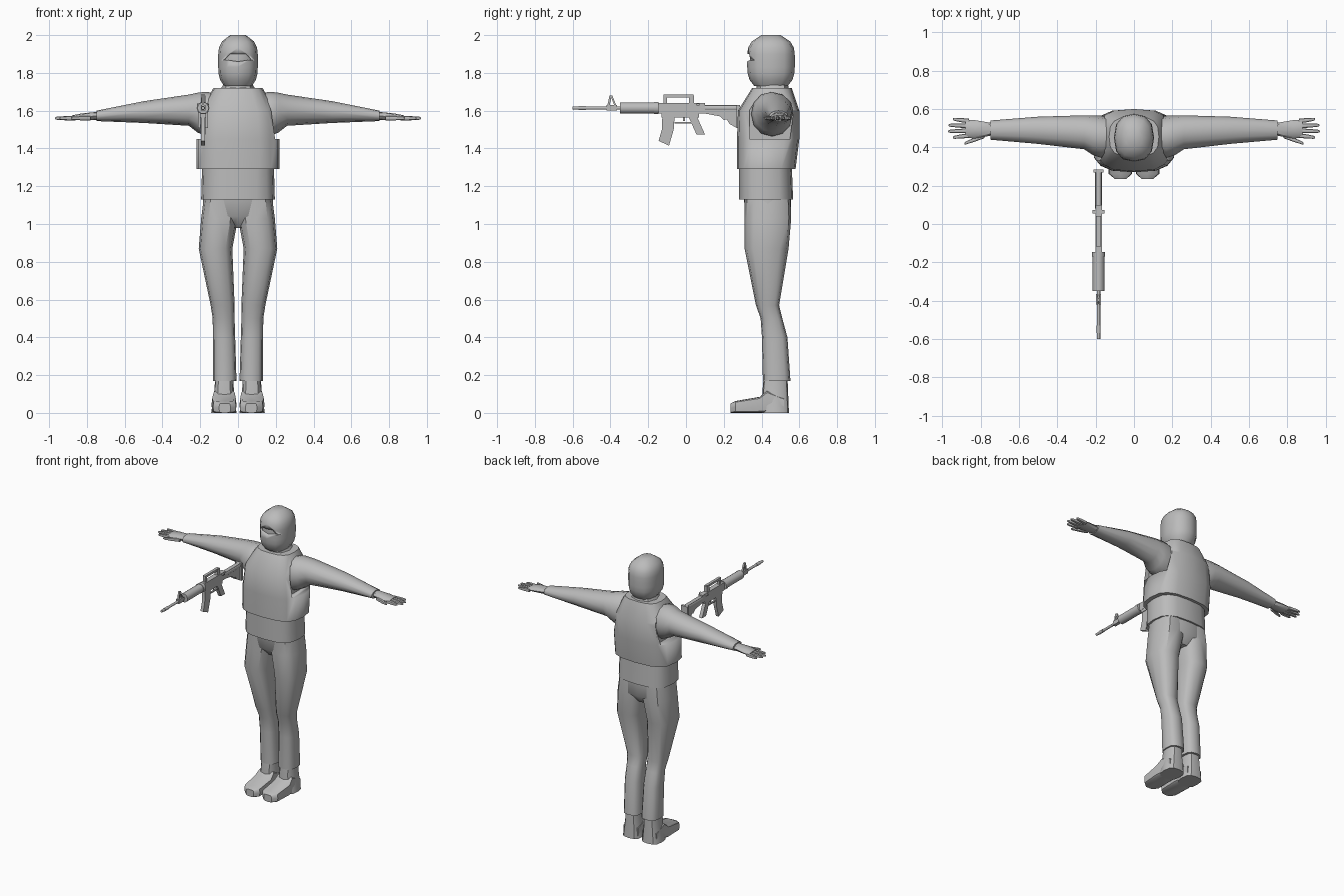
import bpy, bmesh, math

if "Cube" in bpy.data.objects:
    bpy.data.objects.remove(bpy.data.objects["Cube"])

grey = bpy.data.materials.new("plain grey")
grey.use_nodes = True
shade = (.5, .5, .5, 1)
grey.diffuse_color = shade
grey.node_tree.nodes["Principled BSDF"].inputs["Base Color"].default_value = shade

# Turns (u, v, along) into x, y, z for each direction of travel
AXES = {"x": lambda u, v, along: (along, u, v),
        "y": lambda u, v, along: (u, along, v),
        "z": lambda u, v, along: (u, v, along)}


def activate(obj):
    bpy.ops.object.select_all(action="DESELECT")
    obj.select_set(True)
    bpy.context.view_layer.objects.active = obj


def skin(name, rings, mirror=False, angle=40):
    """Joins equal rings of points into a capped solid."""
    bm = bmesh.new()
    loops = [[bm.verts.new(point) for point in ring] for ring in rings]
    count = len(loops[0])
    for lower, upper in zip(loops, loops[1:]):
        for i in range(count):
            j = (i + 1) % count
            bm.faces.new((lower[i], lower[j], upper[j], upper[i]))
    bm.faces.new(loops[0])
    bm.faces.new(loops[-1])
    bmesh.ops.recalc_face_normals(bm, faces=bm.faces)
    mesh = bpy.data.meshes.new(name)
    bm.to_mesh(mesh)
    bm.free()
    mesh.materials.append(grey)
    obj = bpy.data.objects.new(name, mesh)
    bpy.context.collection.objects.link(obj)
    activate(obj)
    if mirror:
        obj.modifiers.new("mirror", "MIRROR").use_mirror_merge = False
        bpy.ops.object.modifier_apply(modifier="mirror")
    bpy.ops.object.shade_smooth_by_angle(angle=math.radians(angle))
    return obj


def rounded(low, high, wave, power):
    """Point between low and high on a superellipse."""
    bulge = math.copysign(abs(wave) ** (2 / power), wave)
    return (low + high) / 2 + (high - low) / 2 * bulge


def loft(name, axis, sections, sides=12, power=2.4, **options):
    """Each section is (along, u_min, u_max, v_min, v_max)."""
    turns = [math.tau * i / sides for i in range(sides)]
    rings = [[AXES[axis](rounded(left, right, math.cos(turn), power),
                         rounded(front, back, math.sin(turn), power), along)
              for turn in turns]
             for along, left, right, front, back in sections]
    return skin(name, rings, **options)


def body(name, sections, **options):
    """Upright loft centred on x: (z, half_width, front, back)."""
    return loft(name, "z", [(z, -half, half, front, back) for z, half, front, back in sections],
                **options)


def slab(name, axis, outline, start, end):
    return skin(name, [[AXES[axis](u, v, along) for u, v in outline] for along in (start, end)],
                angle=25)


def carve(obj, cutter):
    cutter.hide_render = True
    cut = obj.modifiers.new("cut", "BOOLEAN")
    cut.operation, cut.solver, cut.object = "DIFFERENCE", "EXACT", cutter
    activate(obj)
    bpy.ops.object.modifier_apply(modifier="cut")
    bpy.data.objects.remove(cutter)


def head_shape(inset):
    """Egg that narrows more at the crown than at the chin."""
    sections = []
    for step in range(-4, 5):
        height = step / 4
        taper = .6 if height > 0 else .3
        half = .105 * (1 - taper * height ** 4) - inset
        depth = 1.2 * half
        sections.append((1.865 + (.135 - inset) * height, half, .45 - depth, .45 + depth))
    return sections


# Hooded head with an eye opening and the face behind it
hood = body("hood", head_shape(0))
eye_slot = [(-.07, 1.87), (-.04, 1.9), (.04, 1.9), (.07, 1.87), (0, 1.86)]
carve(hood, slab("eye_cutter", "y", eye_slot, .2, .43))
body("face", head_shape(.013))
body("neck", [(1.66, .075, .38, .54), (1.76, .07, .37, .54)])

# Vest with arm holes, shirt hem below
vest = body("vest", [(1.29, .22, .27, .58), (1.45, .22, .27, .6), (1.6, .2, .275, .6),
                     (1.72, .13, .35, .56)], sides=16, power=2.9, angle=35)
arm_hole = [(.335, 1.45), (.335, 1.6), (.385, 1.68), (.45, 1.71), (.54, 1.68), (.57, 1.6),
            (.55, 1.45)]
for side in (-1, 1):
    carve(vest, slab("arm_hole_cutter", "x", arm_hole, side * .155, side * .4))
body("collar", [(1.7, .1, .37, .55), (1.735, .08, .375, .54)], sides=8)
body("shirt_hem", [(1.13, .195, .28, .567), (1.31, .19, .28, .56)], sides=16, power=2.9)

# Sleeves
loft("sleeves", "x", [(.1, .36, .55, 1.46, 1.69), (.17, .345, .565, 1.465, 1.7),
                      (.215, .36, .567, 1.485, 1.695), (.26, .39, .567, 1.52, 1.685),
                      (.5, .418, .56, 1.535, 1.65), (.75, .44, .54, 1.545, 1.6)],
     power=2.1, mirror=True)

# Hands
loft("palms", "x", [(.73, .465, .525, 1.55, 1.595), (.83, .445, .542, 1.55, 1.585),
                    (.88, .452, .545, 1.55, 1.575)], sides=8, mirror=True)


def digit(name, start, end, y, spread, z):
    """Finger that tapers from its root to its tip."""
    sections = []
    for part, thick in ((0, .012), (.5, .011), (.9, .008), (1, .004)):
        middle = y + spread * part
        sections.append((start + (end - start) * part, middle - thick, middle + thick,
                         z - thick, z + thick))
    loft(name, "x", sections, sides=8, mirror=True)


for i, tip in enumerate((.945, .97, .968, .945)):
    digit("fingers", .86, tip, .462 + .025 * i, .007 * (i - 1.5), 1.56)
digit("thumbs", .78, .885, .46, -.04, 1.56)

# Trousers
body("trouser_seat", [(.98, .07, .37, .51), (1.04, .188, .315, .557), (1.15, .183, .305, .555)],
     sides=16, power=2.6)
loft("trouser_legs", "z", [(.17, .008, .132, .407, .553), (.4, .015, .133, .402, .537),
                           (.5, .018, .134, .395, .51), (.57, .018, .145, .37, .493),
                           (.87, .03, .208, .31, .543), (1.03, 0, .195, .31, .557),
                           (1.13, 0, .182, .31, .553)], power=2.7, mirror=True)

# Boots
loft("boot_shafts", "z", [(0, .008, .142, .4, .545), (.12, .022, .125, .405, .54),
                          (.2, .025, .12, .412, .537)], power=3, mirror=True)
loft("boot_toes", "y", [(.235, .04, .1, 0, .05), (.262, .01, .132, 0, .063),
                        (.39, .008, .14, 0, .085), (.43, .015, .132, 0, .12),
                        (.52, .015, .132, 0, .08)], power=6, mirror=True)

# Rifle, held along one vertical plane
PLANE = -.185
BORE = 1.614


def rifle_plate(name, outline, half):
    slab(name, "x", outline, PLANE - half, PLANE + half)


def rifle_bar(name, back, length, low, high, half, lean=0):
    """Upright bar whose foot is shifted along y by lean."""
    rifle_plate(name, [(back + lean, low), (back + length + lean, low),
                       (back + length, high), (back, high)], half)


def rifle_tube(name, start, end, radius):
    loft(name, "y", [(y, PLANE - radius, PLANE + radius, BORE - radius, BORE + radius)
                     for y in (start, end)], sides=10, power=2)


rifle_tube("barrel", -.6, -.34, .009)
rifle_tube("muzzle", -.57, -.53, .011)
rifle_tube("hand_guard", -.35, -.17, .031)
rifle_tube("hand_guard_ring", -.17, -.145, .034)
rifle_tube("buffer_tube", .08, .27, .018)
rifle_bar("sight_base", -.42, .055, 1.6, 1.63, .012)
rifle_bar("sight_post", -.405, .012, 1.61, 1.68, .006, lean=-.015)
rifle_bar("sight_brace", -.4, .01, 1.61, 1.68, .006, lean=.028)
rifle_bar("receiver", -.15, .25, 1.585, 1.64, .017)
rifle_bar("lower_receiver", -.13, .2, 1.565, 1.59, .015)
rifle_bar("carry_handle", -.12, .16, 1.67, 1.685, .01)
rifle_bar("handle_front_leg", -.12, .02, 1.635, 1.675, .009)
rifle_bar("handle_rear_leg", .015, .028, 1.635, 1.68, .012)
rifle_plate("magazine", [(-.125, 1.575), (-.06, 1.575), (-.065, 1.5), (-.09, 1.415),
                         (-.145, 1.44), (-.128, 1.5)], .011)
rifle_bar("pistol_grip", .01, .045, 1.475, 1.575, .012, lean=.045)
rifle_bar("trigger_guard", -.06, .095, 1.532, 1.54, .006)
rifle_bar("trigger", -.015, .01, 1.545, 1.57, .004)
rifle_bar("charging_handle", .055, .017, 1.628, 1.638, .032)
rifle_plate("stock", [(.1, 1.585), (.18, 1.57), (.2, 1.55), (.215, 1.555), (.23, 1.53),
                      (.275, 1.505), (.275, 1.628), (.1, 1.628)], .014)
rifle_bar("butt_plate", .268, .017, 1.508, 1.63, .026)
